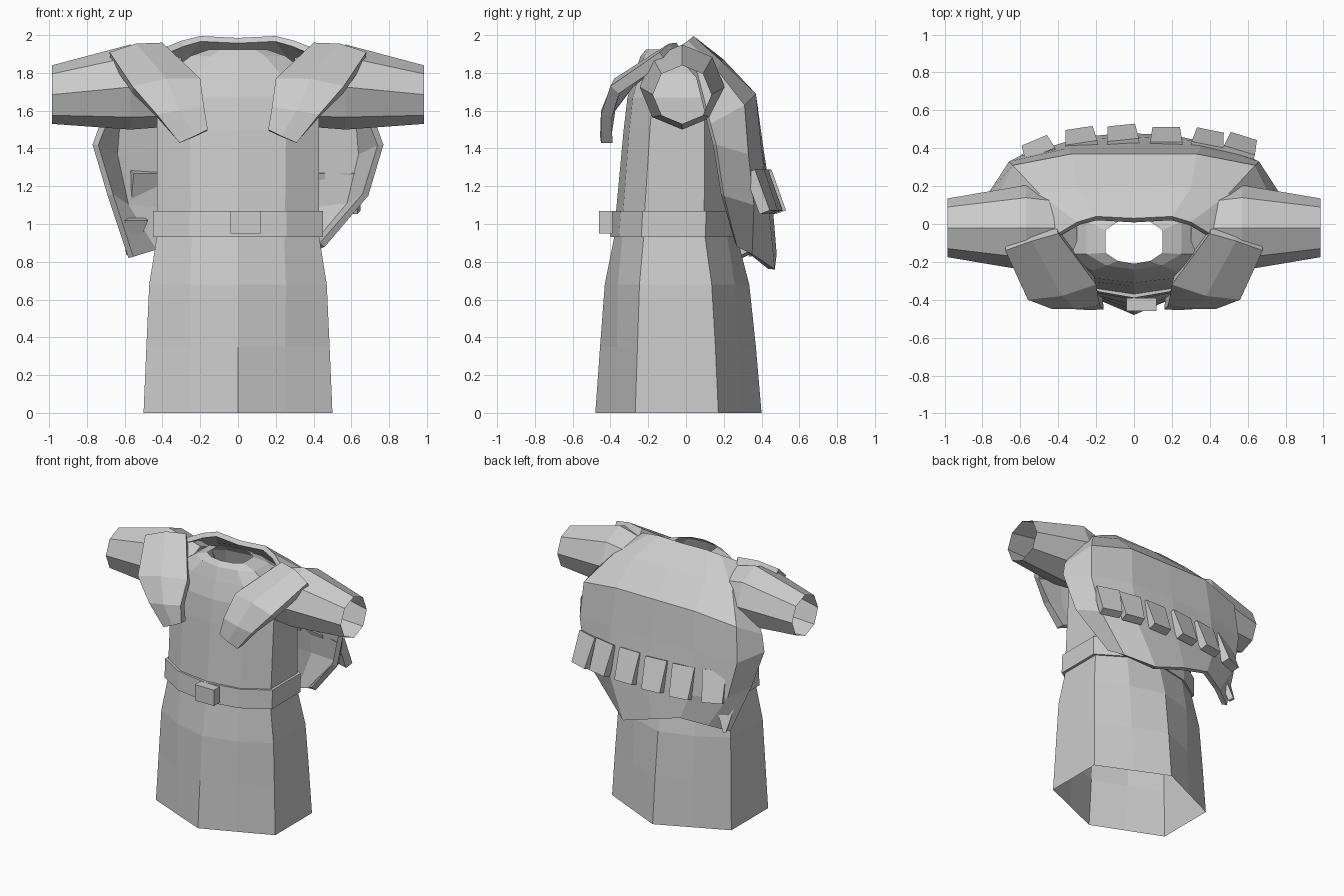
import bpy, bmesh, math
from mathutils import Vector

cube = bpy.data.objects.get("Cube")
if cube:
    bpy.data.objects.remove(cube, do_unlink=True)

GREY = 0.6
cloth = bpy.data.materials.new("grey cloth")
cloth.use_nodes = True
cloth.diffuse_color = (GREY, GREY, GREY, 1)
cloth.node_tree.nodes["Principled BSDF"].inputs["Base Color"].default_value = (GREY, GREY, GREY, 1)


def add_object(name, bm):
    mesh = bpy.data.meshes.new(name)
    bm.to_mesh(mesh)
    bm.free()
    mesh.materials.append(cloth)
    obj = bpy.data.objects.new(name, mesh)
    bpy.context.collection.objects.link(obj)
    return obj


def loft(name, rows, closed=False):
    """Skin a list of point rows with quads; closed rows form a tube."""
    bm = bmesh.new()
    grid = [[bm.verts.new(p) for p in row] for row in rows]
    count = len(rows[0])
    for upper, lower in zip(grid, grid[1:]):
        for i in range(count if closed else count - 1):
            j = (i + 1) % count
            bm.faces.new((upper[i], lower[i], lower[j], upper[j]))
    if closed:
        bmesh.ops.recalc_face_normals(bm, faces=bm.faces)
    return add_object(name, bm)


def thicken(obj, amount):
    mod = obj.modifiers.new("thickness", 'SOLIDIFY')
    mod.thickness = amount
    mod.offset = -1


def mirror(obj):
    obj.modifiers.new("mirror", 'MIRROR')


def box(name, size, place, lean=0, turn=0, taper=1):
    bm = bmesh.new()
    bmesh.ops.create_cube(bm, size=1)
    for v in bm.verts:
        if v.co.z < 0:
            v.co.x *= taper
        v.co = Vector(a * b for a, b in zip(v.co, size))
    obj = add_object(name, bm)
    obj.location = place
    obj.rotation_euler = (lean, 0, turn)
    return obj


def body_ring(z, half, front, back, bulge):
    """Six-cornered section whose edge midpoints swell outwards."""
    mid, depth = (front + back) / 2, (back - front) / 2
    corners = [(0, -1), (1, -.52), (1, .48), (0, 1), (-1, .48), (-1, -.52)]
    points = []
    for k, (x, y) in enumerate(corners):
        nx, ny = corners[(k + 1) % len(corners)]
        swell = (1 + bulge) / 2 if x != nx else .5
        for px, py in ((x, y), ((x + nx) * swell, (y + ny) * swell)):
            points.append((px * half, mid + py * depth, z))
    return points


# Tunic, open at hem and neck
tunic = [
    (0, .5, -.48, .4, 0), (.35, .485, -.455, .37, .03), (.68, .47, -.43, .335, .08),
    (.93, .43, -.38, .27, .14), (1.07, .43, -.37, .26, .16), (1.5, .43, -.33, .25, .18),
    (1.67, .43, -.31, .24, .18), (1.8, .37, -.27, .2, .18), (1.89, .25, -.24, .1, .16),
    (1.925, .15, -.21, .03, .15)]
loft("tunic", [body_ring(*r) for r in tunic], True)

# Belt and buckle
loft("belt", [body_ring(z, h, f, b, .14) for z, h, f, b in (
    (.93, .42, -.36, .25), (.93, .45, -.4, .28), (1.07, .45, -.39, .28), (1.07, .42, -.35, .25))], True)
box("buckle", (.16, .07, .12), (.04, -.425, 1.01))


# Sleeves, open at the cuff
def sleeve_ring(x, radius, height):
    angles = [k * math.pi / 4 for k in range(8)]
    return [(x, -.02 + radius * math.sin(a), height + radius * math.cos(a)) for a in angles]


mirror(loft("sleeves", [sleeve_ring(*r) for r in (
    (.3, .18, 1.7), (.57, .225, 1.725), (.985, .155, 1.685))], True))

# Cloak: half rows from the centre to the side edge, mirrored, then an uneven hem
half_rows = [
    [(0, .03, 1.985), (.2, .04, 1.995), (.3, .01, 1.97), (.4, -.05, 1.93)],
    [(0, .2, 1.87), (.3, .19, 1.86), (.5, .16, 1.82), (.56, .06, 1.8)],
    [(0, .37, 1.69), (.33, .37, 1.69), (.64, .31, 1.63), (.73, .13, 1.53)],
    [(0, .41, 1.4), (.35, .4, 1.4), (.66, .33, 1.37), (.77, .16, 1.42)],
    [(0, .46, 1.08), (.34, .44, 1.08), (.6, .36, 1.1), (.69, .2, 1.15)]]
rows = [r[::-1] + [(-x, y, z) for x, y, z in r[1:]] for r in half_rows]
rows.append([(.46, .27, .88), (.38, .35, .84), (.2, .47, .76), (-.05, .48, .84),
             (-.27, .46, .9), (-.45, .38, .86), (-.58, .3, .82)])
thicken(loft("cloak", rows), .035)

# Cloak ends folded over the front of the shoulders
flap = loft("front_flaps", [
    [(.4, -.05, 1.96), (.54, -.09, 1.955), (.68, -.14, 1.91)],
    [(.2, -.32, 1.77), (.38, -.38, 1.77), (.56, -.4, 1.73)],
    [(.18, -.43, 1.62), (.31, -.45, 1.6), (.43, -.45, 1.58)],
    [(.16, -.45, 1.5), (.23, -.455, 1.465), (.31, -.45, 1.43)]])
thicken(flap, .06)
mirror(flap)

# Leaning tabs across the back of the cloak
for n, (x, y, turn) in enumerate((
        (.56, .4, -.3), (.39, .43, -.2), (.17, .445, 0), (-.06, .455, .1),
        (-.28, .44, .15), (-.5, .38, .4))):
    box(f"back_tab_{n + 1}", (.17, .06, .23), (x, y, 1.17), .35, turn, .85)
# Pointed tail hanging from the last tab
box("cloak_tail", (.14, .04, .2), (-.56, .33, .93), .3, .5, .15)
